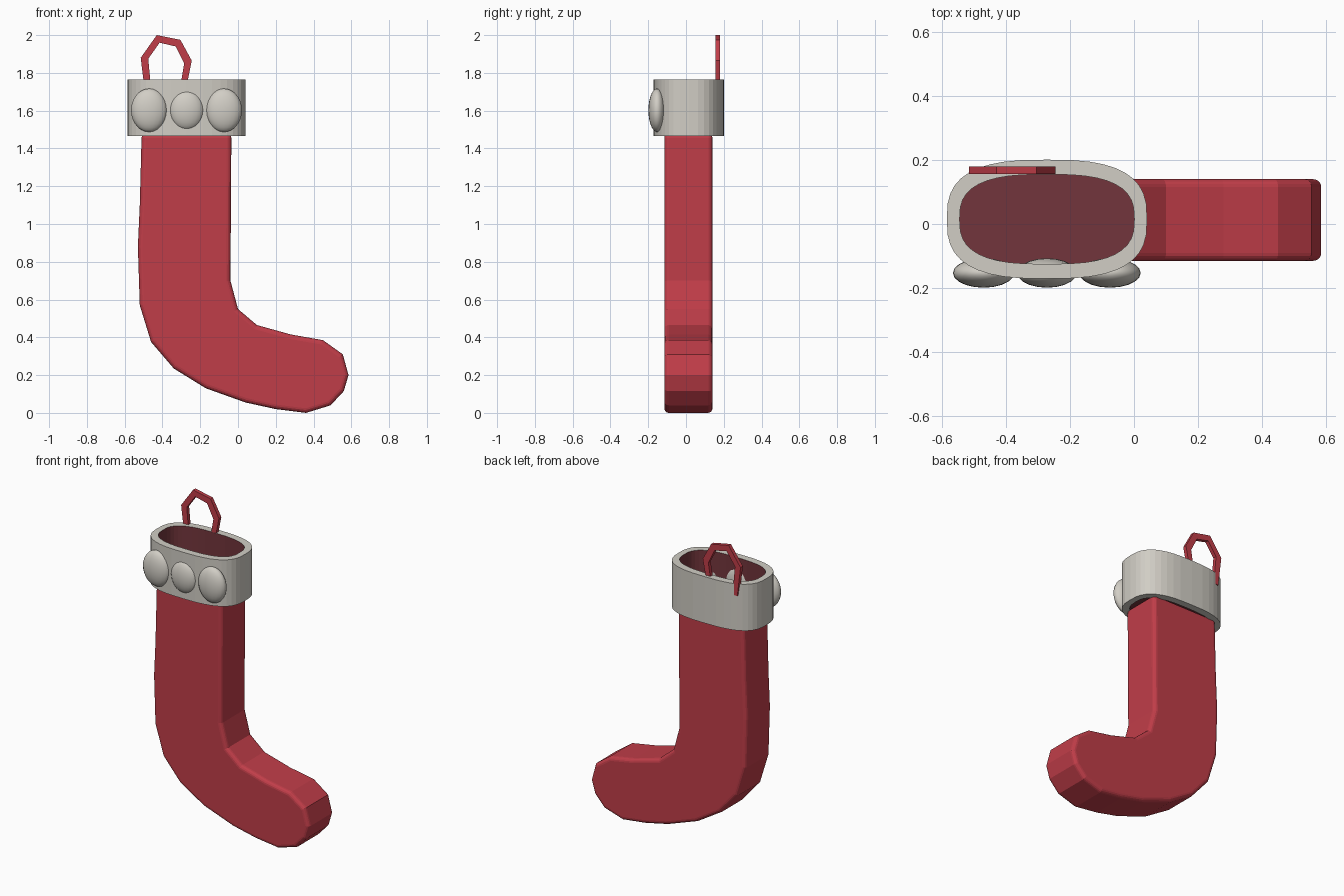
import bpy, bmesh
from math import sin, cos, pi, copysign

cube = bpy.data.objects.get("Cube")
if cube:
    bpy.data.objects.remove(cube, do_unlink=True)


def material(name, rgb):
    m = bpy.data.materials.new(name)
    m.use_nodes = True
    color = (*rgb, 1)
    m.diffuse_color = color
    bsdf = next(n for n in m.node_tree.nodes if n.type == 'BSDF_PRINCIPLED')
    bsdf.inputs["Base Color"].default_value = color
    return m


RED = material("stocking red", (0.53, 0.047, 0.066))
DARK = material("lining dark red", (0.17, 0.036, 0.045))
CREAM = material("trim cream", (0.64, 0.615, 0.56))


def finish(name, bm, *mats):
    bmesh.ops.recalc_face_normals(bm, faces=bm.faces)
    mesh = bpy.data.meshes.new(name)
    bm.to_mesh(mesh)
    bm.free()
    for m in mats:
        mesh.materials.append(m)
    obj = bpy.data.objects.new(name, mesh)
    bpy.context.collection.objects.link(obj)
    return obj


def prism(name, outline, y0, y1, mat):
    """Extrude an x-z outline along y."""
    bm = bmesh.new()
    face = bm.faces.new([bm.verts.new((x, y0, z)) for x, z in outline])
    new = bmesh.ops.extrude_face_region(bm, geom=[face])["geom"]
    verts = [v for v in new if isinstance(v, bmesh.types.BMVert)]
    bmesh.ops.translate(bm, verts=verts, vec=(0, y1 - y0, 0))
    return finish(name, bm, mat)


# Oval shared by the cuff and its lining
CX, CY, SEGMENTS, POWER = -0.272, 0.015, 40, 2.8


def oval(bm, a, b, z):
    def bulge(v):
        return copysign(abs(v) ** (2 / POWER), v)
    angles = [2 * pi * i / SEGMENTS for i in range(SEGMENTS)]
    return [bm.verts.new((CX + a * bulge(cos(t)), CY + b * bulge(sin(t)), z))
            for t in angles]


# Stocking body: leg, heel curve and rounded toe
sole = [(-0.51, 1.48), (-0.52, 1.1), (-0.53, 0.88), (-0.52, 0.57),
        (-0.46, 0.375), (-0.34, 0.235), (-0.17, 0.13), (0.04, 0.055),
        (0.2, 0.02), (0.36, 0.0)]
toe = [(0.49, 0.04), (0.56, 0.115), (0.585, 0.2), (0.555, 0.31)]
instep = [(0.45, 0.385), (0.28, 0.415), (0.1, 0.465), (0.0, 0.55),
          (-0.04, 0.7), (-0.035, 1.48)]
body = prism("stocking_body", sole + toe + instep, -0.115, 0.14, RED)
bevel = body.modifiers.new("soft edges", 'BEVEL')
bevel.width = 0.024
bevel.segments = 4
bevel.limit_method = 'ANGLE'
bevel.angle_limit = pi / 3

# Cuff: hollow oval band with a dark inner wall
BOTTOM, TOP = 1.465, 1.765
bm = bmesh.new()
rings = [oval(bm, 0.313, 0.186, BOTTOM), oval(bm, 0.313, 0.186, TOP),
         oval(bm, 0.273, 0.14, TOP), oval(bm, 0.273, 0.14, BOTTOM)]
for r in range(4):
    low, high = rings[r], rings[(r + 1) % 4]
    for i in range(SEGMENTS):
        j = (i + 1) % SEGMENTS
        f = bm.faces.new((low[i], low[j], high[j], high[i]))
        f.material_index = 1 if r == 2 else 0
finish("cuff", bm, CREAM, DARK)

# Floor of the opening
bm = bmesh.new()
bm.faces.new(oval(bm, 0.275, 0.142, 1.49))
finish("opening_floor", bm, DARK)

# Three flattened puffs along the front of the cuff
for name, x, rx, rz in (("right", -0.47, 0.096, 0.115),
                        ("middle", CX, 0.093, 0.105),
                        ("left", -0.075, 0.096, 0.115)):
    bm = bmesh.new()
    bmesh.ops.create_uvsphere(bm, u_segments=20, v_segments=14, radius=1)
    bmesh.ops.scale(bm, verts=bm.verts, vec=(rx, 0.046, rz))
    for f in bm.faces:
        f.smooth = True
    puff = finish(name + "_puff", bm, CREAM)
    puff.location = (x, -0.153, 1.602)

# Hanging loop: flat bent ribbon
outer = [(-0.492, 1.69), (-0.515, 1.88), (-0.43, 2.0), (-0.305, 1.975),
         (-0.245, 1.865), (-0.28, 1.69)]
inner = [(-0.312, 1.69), (-0.285, 1.85), (-0.33, 1.94), (-0.415, 1.96),
         (-0.475, 1.875), (-0.458, 1.69)]
prism("hanging_loop", outer + inner, 0.156, 0.18, RED)
